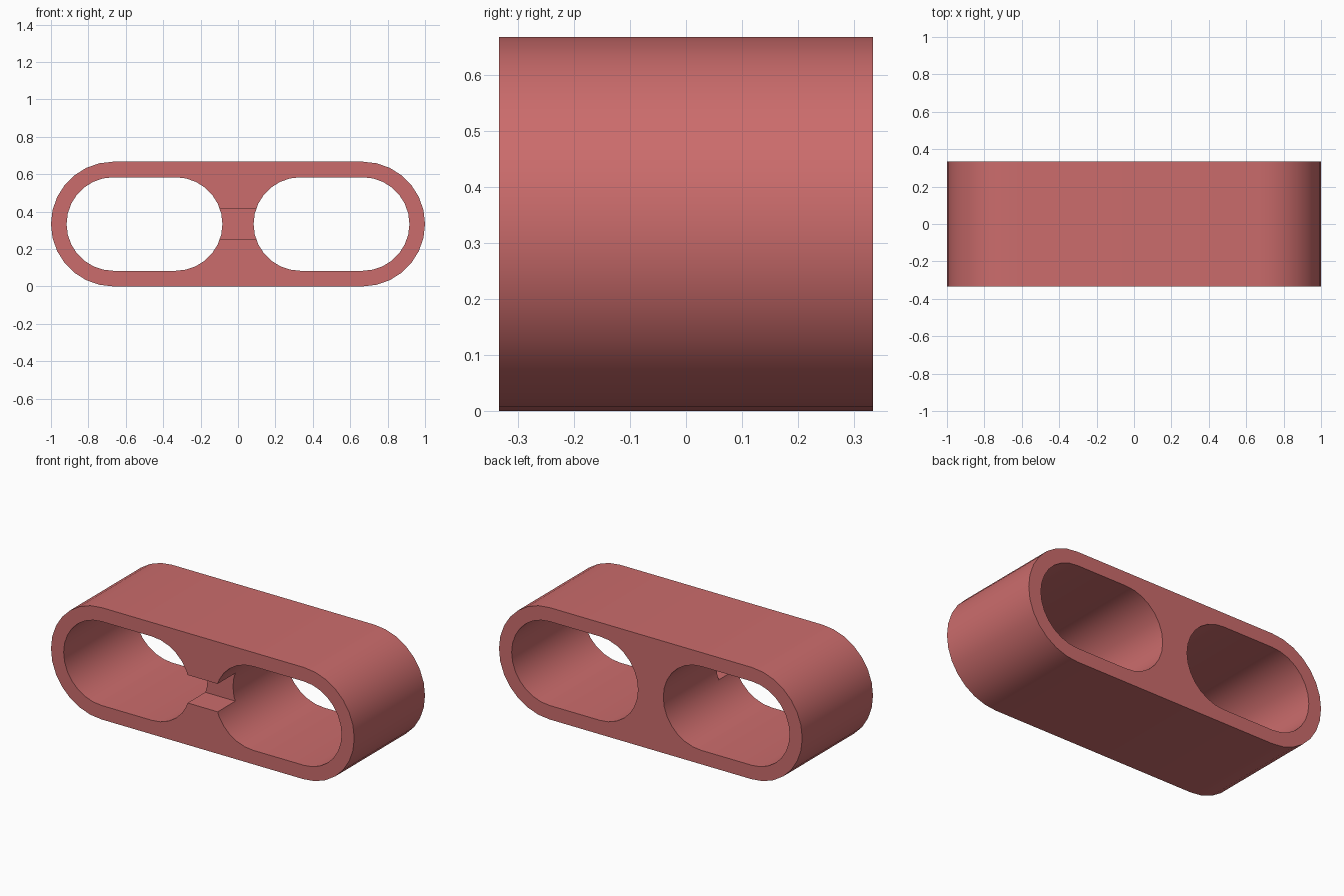
import bpy, bmesh, math

cube = bpy.data.objects.get("Cube")
if cube:
    bpy.data.objects.remove(cube, do_unlink=True)

DEPTH, MID_Z, STEPS = 2 / 3, 1 / 3, 14

# Single coral red material
red = bpy.data.materials.new("coral_red")
red.use_nodes = True
colour = (0.60, 0.15, 0.15, 1)
red.diffuse_color = colour
red.node_tree.nodes["Principled BSDF"].inputs["Base Color"].default_value = colour


def prism(name, outline, y0, y1):
    """Extrude an x-z outline from y0 to y1."""
    bm = bmesh.new()
    face = bm.faces.new([bm.verts.new((x, y0, z)) for x, z in outline])
    ext = bmesh.ops.extrude_face_region(bm, geom=[face])
    verts = [g for g in ext["geom"] if isinstance(g, bmesh.types.BMVert)]
    bmesh.ops.translate(bm, verts=verts, vec=(0, y1 - y0, 0))
    bmesh.ops.recalc_face_normals(bm, faces=bm.faces)
    mesh = bpy.data.meshes.new(name)
    bm.to_mesh(mesh)
    bm.free()
    mesh.materials.append(red)
    obj = bpy.data.objects.new(name, mesh)
    bpy.context.collection.objects.link(obj)
    return obj


def stadium(cx, half_straight, r):
    """Outline with two semicircular ends."""
    pts = []
    for side, start in ((1, -math.pi / 2), (-1, math.pi / 2)):
        for i in range(STEPS + 1):
            a = start + math.pi * i / STEPS
            pts.append((cx + side * half_straight + r * math.cos(a),
                        MID_Z + r * math.sin(a)))
    return pts


# Rounded body
body = prism("double_loop_body", stadium(0, 2 / 3, 1 / 3), -DEPTH / 2, DEPTH / 2)

# Cutters: two through holes and the front notch in the centre web
cutters = [prism("hole_cutter", stadium(s * 0.5, 1 / 6, 0.25), -0.5, 0.5)
           for s in (-1, 1)]
cutters.append(prism("notch_cutter",
                     [(-0.2, 0.25), (0.2, 0.25), (0.2, 0.4167), (-0.2, 0.4167)],
                     -0.5, -DEPTH / 2 + 1 / 6))

bpy.ops.object.select_all(action='DESELECT')
bpy.context.view_layer.objects.active = body
body.select_set(True)
for cutter in cutters:
    cutter.hide_render = True
    mod = body.modifiers.new("cut", 'BOOLEAN')
    mod.operation = 'DIFFERENCE'
    mod.solver = 'EXACT'
    mod.object = cutter
    bpy.ops.object.modifier_apply(modifier=mod.name)
    bpy.data.objects.remove(cutter, do_unlink=True)

# Smooth curves with crisp rims
bpy.ops.object.shade_smooth_by_angle(angle=math.radians(30))
